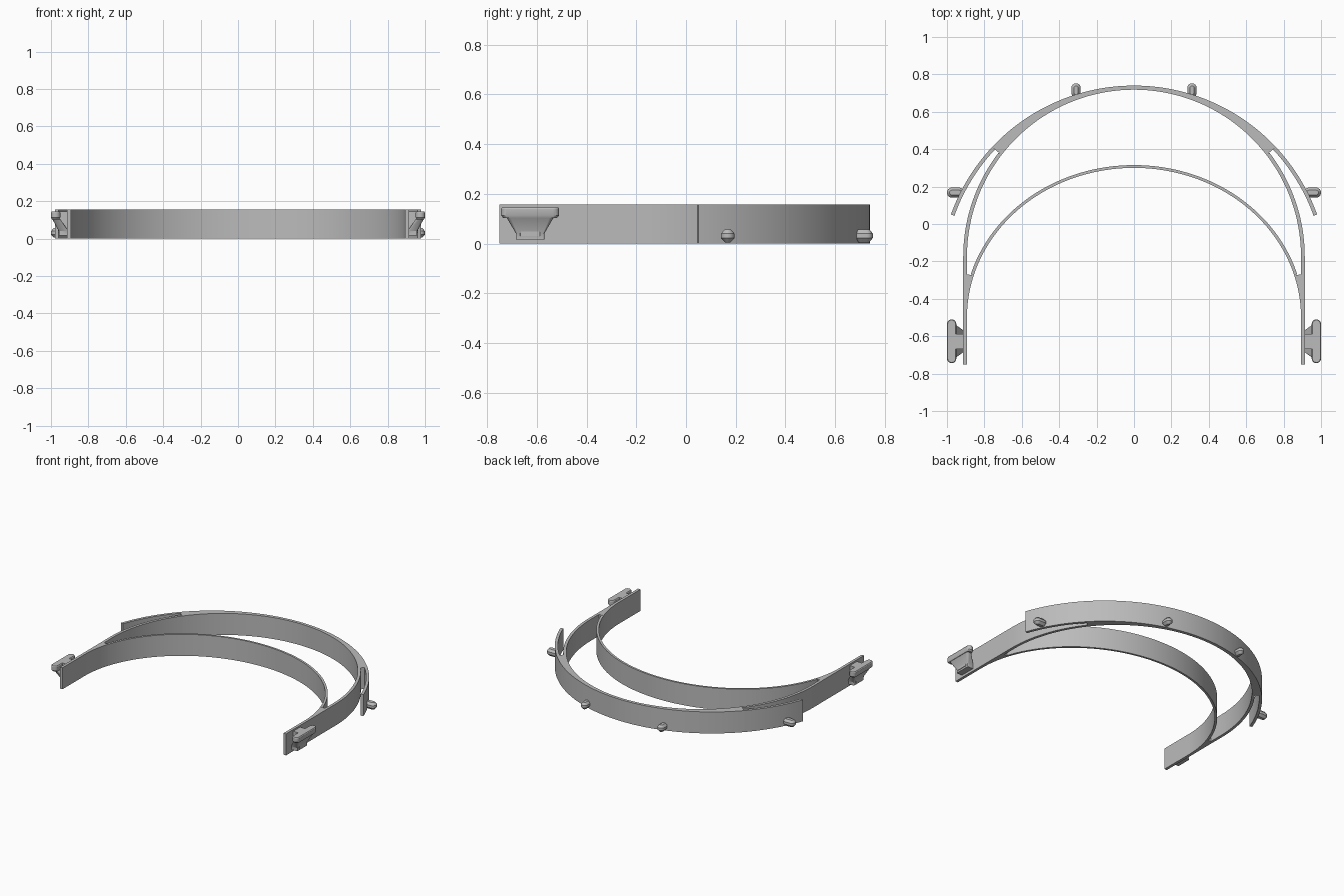
import bpy, bmesh
from math import sin, cos, pi, radians

cube = bpy.data.objects.get("Cube")
if cube:
    bpy.data.objects.remove(cube)

grey = bpy.data.materials.new("plain grey")
grey.use_nodes = True
grey.diffuse_color = (0.5, 0.5, 0.5, 1)
grey.node_tree.nodes["Principled BSDF"].inputs["Base Color"].default_value = (0.5, 0.5, 0.5, 1)

HEIGHT = 0.157
FRONT = -0.75
UPPER_Y, UPPER_OUT, UPPER_IN = -0.30, 1.04, 1.02      # wide rear arc
MAIN_Y, MAIN_OUT, MAIN_IN = -0.175, 0.913, 0.893      # U-shaped arc
LOW_Y = -0.5                                          # inner ellipse centre


def arc(rx, ry, cy, start, end, steps):
    angles = [radians(start + (end - start) * i / steps) for i in range(steps + 1)]
    return [(rx * cos(a), cy + ry * sin(a)) for a in angles]


def finish(name, bm, mirrored):
    bmesh.ops.recalc_face_normals(bm, faces=bm.faces)
    mesh = bpy.data.meshes.new(name)
    bm.to_mesh(mesh)
    bm.free()
    mesh.materials.append(grey)
    ob = bpy.data.objects.new(name, mesh)
    bpy.context.collection.objects.link(ob)
    bpy.ops.object.select_all(action='DESELECT')
    ob.select_set(True)
    bpy.context.view_layer.objects.active = ob
    bpy.ops.object.shade_smooth_by_angle(angle=radians(30))
    if mirrored:
        ob.modifiers.new("Mirror", 'MIRROR').use_mirror_merge = False
    return ob


def loft(name, rings, mirrored=True):
    """Skin a list of equal-length rings of 3D points and cap both ends."""
    bm = bmesh.new()
    rows = [[bm.verts.new(p) for p in ring] for ring in rings]
    n = len(rows[0])
    for a, b in zip(rows, rows[1:]):
        for i in range(n):
            j = (i + 1) % n
            bm.faces.new((a[i], a[j], b[j], b[i]))
    bm.faces.new(rows[0])
    bm.faces.new(rows[-1])
    return finish(name, bm, mirrored)


def band(name, outer, inner, mirrored=True):
    """Upright strip of full height between two plan curves."""
    loft(name, [[(*o, 0), (*o, HEIGHT), (*i, HEIGHT), (*i, 0)]
                for o, i in zip(outer, inner)], mirrored)


def stadium(cx, cy, hx, hy, z, round_to=None, steps=8):
    """Rounded rectangle ring in plan."""
    r = min(hx, hy) if round_to is None else round_to
    ring = []
    for k, (sx, sy) in enumerate(((1, 1), (-1, 1), (-1, -1), (1, -1))):
        for i in range(steps + 1):
            a = (k + i / steps) * pi / 2
            ring.append((cx + sx * (hx - r) + r * cos(a), cy + sy * (hy - r) + r * sin(a), z))
    # tiny offset-free duplicates are merged by nudging straight runs apart
    return ring


# Rear arch where the two arcs run together
UP_JOIN, MAIN_JOIN = 43.2, 37.5
band("rear_arch",
     arc(UPPER_OUT, UPPER_OUT, UPPER_Y, UP_JOIN, 180 - UP_JOIN, 64),
     arc(MAIN_IN, MAIN_IN, MAIN_Y, MAIN_JOIN, 180 - MAIN_JOIN, 64), False)

# Free tails of the wide arc
band("arch_tail",
     arc(UPPER_OUT, UPPER_OUT, UPPER_Y, UP_JOIN, 19.7, 14),
     arc(UPPER_IN, UPPER_IN, UPPER_Y, UP_JOIN, 19.7, 14))

# Side arms: curve, then straight to the front
band("side_arm",
     arc(MAIN_OUT, MAIN_OUT, MAIN_Y, MAIN_JOIN, 0, 20) + [(MAIN_OUT, FRONT)],
     arc(MAIN_IN, MAIN_IN, MAIN_Y, MAIN_JOIN, 0, 20) + [(MAIN_IN, FRONT)])

# Inner arch and the webs that blend it into the arms
LOW_JOIN = 16.4
low_out, low_in = (0.91, 0.815, LOW_Y), (0.893, 0.80, LOW_Y)
band("inner_arch",
     arc(*low_out, LOW_JOIN, 180 - LOW_JOIN, 72),
     arc(*low_in, LOW_JOIN, 180 - LOW_JOIN, 72), False)
web_in = arc(*low_in, LOW_JOIN, 1, 10)
web_out = [(MAIN_IN, y) for x, y in arc(*low_out, LOW_JOIN, 1, 10)]
band("inner_arch_web", web_out, web_in)

# Side clips: rounded flange on a tapering foot, with a narrow neck
CLIP_Y = -0.627
loft("clip_flange", [
    stadium(0.975, CLIP_Y, 0.020, 0.108, 0.103),
    stadium(0.975, CLIP_Y, 0.025, 0.117, 0.113),
    stadium(0.975, CLIP_Y, 0.025, 0.117, 0.139),
    stadium(0.975, CLIP_Y, 0.021, 0.113, 0.145)])
loft("clip_foot", [
    stadium(0.932, CLIP_Y, 0.026, 0.057, 0.017, 0.006),
    stadium(0.932, CLIP_Y, 0.026, 0.057, 0.040, 0.006),
    stadium(0.972, CLIP_Y, 0.021, 0.095, 0.105, 0.018)])
loft("clip_neck", [
    stadium(0.932, CLIP_Y, 0.030, 0.040, 0.030, 0.004),
    stadium(0.932, CLIP_Y, 0.030, 0.040, 0.145, 0.004)])


# Small bevelled pegs around the rear
def peg(name, cx, cy, hx, hy):
    rings = ((0.016, 0.005), (0, 0.022), (0, 0.040), (0.014, 0.056))
    loft(name, [stadium(cx, cy, hx - d, hy - d, z) for d, z in rings])


peg("side_peg", 0.955, 0.168, 0.045, 0.027)
peg("rear_peg", 0.31, 0.715, 0.025, 0.037)
